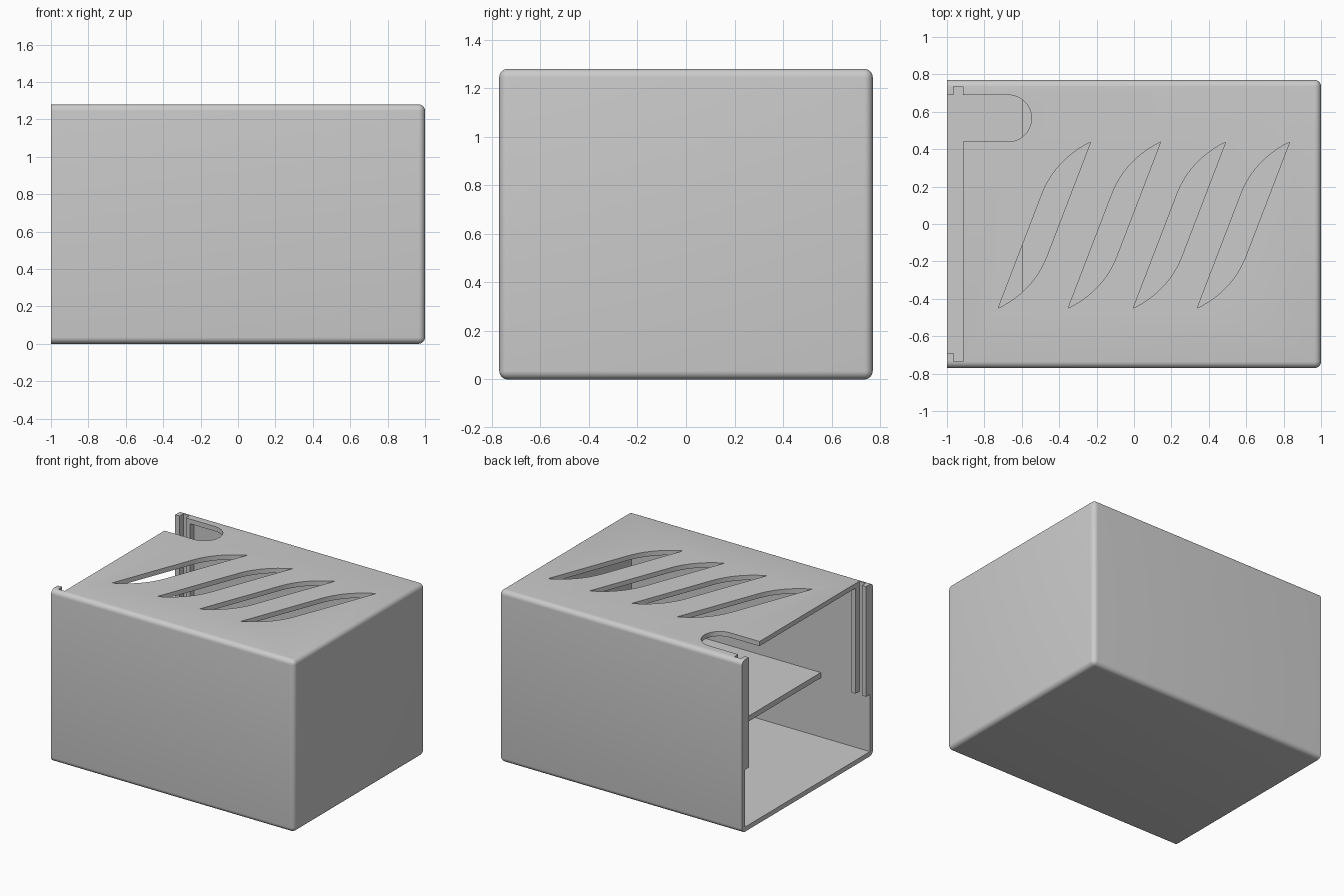
import bpy, bmesh, math
from mathutils import Vector

cube = bpy.data.objects.get("Cube")
if cube:
    bpy.data.objects.remove(cube, do_unlink=True)

grey = bpy.data.materials.new("light_grey")
grey.use_nodes = True
colour = (0.6, 0.6, 0.6, 1)
grey.diffuse_color = colour
grey.node_tree.nodes["Principled BSDF"].inputs["Base Color"].default_value = colour

HALF_Y, TOP, WALL = 0.77, 1.28, 0.035
IN_Y, ROOF = HALF_Y - WALL, TOP - WALL
RIB_FOOT, RIB_Y = 0.46, 0.69


def finish(name, bm):
    bmesh.ops.recalc_face_normals(bm, faces=bm.faces)
    mesh = bpy.data.meshes.new(name)
    bm.to_mesh(mesh)
    bm.free()
    mesh.materials.append(grey)
    obj = bpy.data.objects.new(name, mesh)
    bpy.context.collection.objects.link(obj)
    return obj


def box_mesh(lo, hi):
    lo, hi = Vector(lo), Vector(hi)
    bm = bmesh.new()
    bmesh.ops.create_cube(bm, size=1)
    for v in bm.verts:
        v.co = (lo + hi) / 2 + v.co * (hi - lo)
    return bm


def box(name, lo, hi):
    return finish(name, box_mesh(lo, hi))


def prism(name, outline, z0, z1):
    bm = bmesh.new()
    face = bm.faces.new([bm.verts.new((x, y, z0)) for x, y in outline])
    side = bmesh.ops.extrude_face_region(bm, geom=[face])
    verts = [g for g in side["geom"] if isinstance(g, bmesh.types.BMVert)]
    bmesh.ops.translate(bm, verts=verts, vec=(0, 0, z1 - z0))
    return finish(name, bm)


def smooth(obj):
    bpy.ops.object.select_all(action='DESELECT')
    obj.select_set(True)
    bpy.context.view_layer.objects.active = obj
    bpy.ops.object.shade_smooth_by_angle(angle=math.radians(35))


# Rounded outer block, left sharp around the open end
bm = box_mesh((-1, -HALF_Y, 0), (1, HALF_Y, TOP))
edges = [e for e in bm.edges if any(v.co.x > 0 for v in e.verts)]
bmesh.ops.bevel(bm, geom=edges, offset=WALL, segments=6, profile=0.5, affect='EDGES')
shell = finish("case_shell", bm)

# Interior and the recessed roof edge
cutters = [
    box("interior_cutter", (-1.2, -IN_Y, WALL), (1 - WALL, IN_Y, ROOF)),
    box("roof_edge_cutter", (-1.2, -IN_Y, ROOF - 0.1), (-0.913, IN_Y, TOP + 0.1)),
]

# Round-ended finger notch in the roof
radius, mid_y, mid_x = 0.125, 0.565, -0.673
notch = [(-1.2, mid_y - radius)]
notch += [(mid_x + radius * math.cos(a), mid_y + radius * math.sin(a))
          for a in (math.pi * (i / 24 - 0.5) for i in range(25))]
notch += [(-1.2, mid_y + radius)]
cutters.append(prism("notch_cutter", notch, ROOF - 0.1, TOP + 0.1))

# Four slanted leaf-shaped vents, each half a point reflection of the other
centre = Vector((-0.479, -0.006))
start, bend, tip = Vector((-0.492, 0.16)), Vector((-0.42, 0.345)), Vector((-0.232, 0.438))
curve = [start * (1 - t) ** 2 + bend * 2 * t * (1 - t) + tip * t * t
         for t in (i / 12 for i in range(13))]
leaf = [p - centre for p in curve]
leaf += [-p for p in leaf]
for vent_x in (-0.479, -0.105, 0.243, 0.585):
    outline = [(p.x + vent_x, p.y + centre.y) for p in leaf]
    cutters.append(prism("vent_cutter", outline, ROOF - 0.1, TOP + 0.1))

for cutter in cutters:
    cutter.hide_render = True
    mod = shell.modifiers.new("cut", 'BOOLEAN')
    mod.operation, mod.solver, mod.object = 'DIFFERENCE', 'EXACT', cutter

# Bake the cuts, then drop the cutters
graph = bpy.context.evaluated_depsgraph_get()
baked = bpy.data.meshes.new_from_object(shell.evaluated_get(graph))
shell.modifiers.clear()
shell.data = baked
for cutter in cutters:
    bpy.data.objects.remove(cutter, do_unlink=True)
smooth(shell)

# Inner shelf
box("inner_shelf", (-0.595, -IN_Y, 0.475), (1 - WALL, IN_Y, 0.515))

# Paired guide ribs that hold a sliding door
for side, name in ((-1, "front"), (1, "back")):
    y0, y1 = sorted((side * RIB_Y, side * IN_Y))
    box(name + "_outer_rib", (-1, y0, RIB_FOOT), (-0.965, y1, TOP))
    box(name + "_inner_rib", (-0.913, y0, RIB_FOOT), (-0.878, y1, ROOF))
